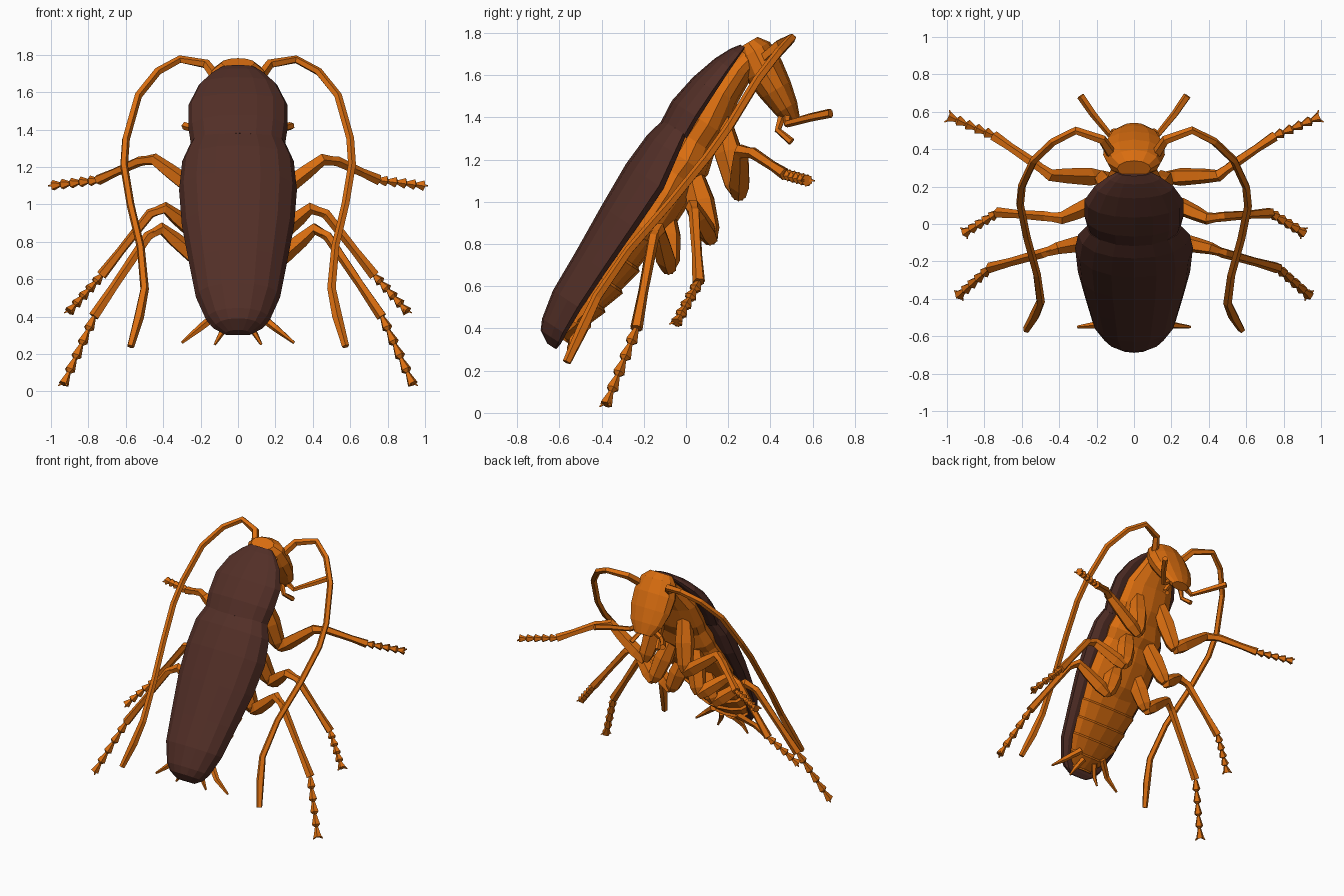
import bpy, bmesh, math
from mathutils import Vector

cube = bpy.data.objects.get("Cube")
if cube:
    bpy.data.objects.remove(cube)


def material(name, rgb):
    m = bpy.data.materials.new(name)
    m.use_nodes = True
    m.diffuse_color = (*rgb, 1)
    m.node_tree.nodes["Principled BSDF"].inputs["Base Color"].default_value = (*rgb, 1)
    return m


ORANGE = material("amber_orange", (0.70, 0.155, 0.005))
BROWN = material("dark_brown", (0.085, 0.028, 0.02))


def skin(name, rings, mat):
    """Join equal-length rings of points into a closed flat-shaded surface."""
    bm = bmesh.new()
    loops = [[bm.verts.new(p) for p in ring] for ring in rings]
    n = len(loops[0])
    for a, b in zip(loops, loops[1:]):
        for i in range(n):
            j = (i + 1) % n
            bm.faces.new((a[i], a[j], b[j], b[i]))
    bm.faces.new(loops[0])
    bm.faces.new(loops[-1])
    bmesh.ops.recalc_face_normals(bm, faces=bm.faces)
    mesh = bpy.data.meshes.new(name)
    bm.to_mesh(mesh)
    bm.free()
    mesh.materials.append(mat)
    obj = bpy.data.objects.new(name, mesh)
    bpy.context.collection.objects.link(obj)
    return obj


# Unit sections: full round, and a dome with a flat underside
N = 12
ROUND = [(math.cos(t), 0.5 + 0.5 * math.sin(t))
         for t in (2 * math.pi * i / N for i in range(N))]
DOME = [(math.cos(t), math.sin(t) ** 0.75 if 0 < i < 8 else 0.12)
        for i, t in ((i, math.pi * i / 8) for i in range(9))] + [(-0.85, 0), (0, 0), (0.85, 0)]


def loft(name, section, axis, up, rings, mat):
    """Rings are (along, half width, low, high) in a tilted side-plane frame."""
    a, u = Vector((0, *axis)), Vector((0, *up))
    pts = [[a * s + u * (lo + (hi - lo) * v) + Vector((w * x, 0, 0)) for x, v in section]
           for s, w, lo, hi in rings]
    return skin(name, pts, mat)


def tube(name, path, radii, mat, sides=5):
    """Sweep a polygon along a path with a radius for every point."""
    pts = [Vector(p) for p in path]
    ref = (pts[1] - pts[0]).orthogonal()
    rings = []
    for k, p in enumerate(pts):
        before = (p - pts[k - 1]).normalized() if k else Vector()
        after = (pts[k + 1] - p).normalized() if k + 1 < len(pts) else Vector()
        t = (before + after).normalized()
        ref = (ref - t * ref.dot(t)).normalized()
        side = t.cross(ref)
        angles = [2 * math.pi * i / sides for i in range(sides)]
        rings.append([p + (ref * math.cos(q) + side * math.sin(q)) * radii[k] for q in angles])
    return skin(name, rings, mat)


# Trunk frame: axis climbs from the tail to the head
AXIS, BACK = (0.548, 0.837), (-0.837, 0.548)

loft("wing_covers", DOME, AXIS, BACK, [
    (-0.085, 0.07, 0.68, 0.73), (-0.05, 0.13, 0.675, 0.79), (0.0, 0.17, 0.68, 0.815),
    (0.14, 0.225, 0.685, 0.845), (0.35, 0.26, 0.683, 0.855), (0.6, 0.3, 0.675, 0.872),
    (0.83, 0.315, 0.67, 0.884), (1.0, 0.298, 0.70, 0.875), (1.1, 0.255, 0.72, 0.852)], BROWN)

loft("neck_shield", DOME, AXIS, BACK, [
    (1.09, 0.25, 0.71, 0.855), (1.2, 0.265, 0.715, 0.866), (1.35, 0.265, 0.716, 0.843),
    (1.48, 0.21, 0.716, 0.805), (1.56, 0.14, 0.714, 0.768), (1.6, 0.09, 0.714, 0.74)], BROWN)

# Abdomen with a small step at each segment
abdomen = []
for s, w, lo in [(-0.03, 0.09, 0.64), (0.07, 0.16, 0.605), (0.19, 0.2, 0.58),
                 (0.31, 0.22, 0.56), (0.44, 0.24, 0.55), (0.58, 0.25, 0.555)]:
    abdomen += [(s, w, lo, 0.72), (s + 0.012, w * 0.95, lo + 0.015, 0.72)]
loft("abdomen", ROUND, AXIS, BACK, abdomen, ORANGE)

loft("thorax", ROUND, AXIS, BACK, [
    (0.5, 0.22, 0.57, 0.73), (0.62, 0.26, 0.53, 0.75), (0.82, 0.255, 0.53, 0.75),
    (0.92, 0.22, 0.55, 0.75), (1.0, 0.23, 0.53, 0.76), (1.1, 0.2, 0.56, 0.76),
    (1.2, 0.22, 0.56, 0.76), (1.36, 0.2, 0.6, 0.76), (1.5, 0.14, 0.61, 0.75),
    (1.64, 0.1, 0.6, 0.71)], ORANGE)

loft("head", ROUND, (0.51, -0.86), (0.86, 0.51), [
    (-1.36, 0.09, 1.1, 1.2), (-1.31, 0.14, 1.07, 1.238), (-1.21, 0.165, 1.05, 1.243),
    (-1.1, 0.16, 1.065, 1.228), (-1.0, 0.13, 1.085, 1.205), (-0.92, 0.07, 1.11, 1.175)], ORANGE)

# Legs: hip, trochanter, knee bend, shin end, foot tip
LEGS = {
    "front": [(0.1, 0.16, 1.4), (0.17, 0.25, 1.03), (0.45, 0.26, 1.24),
              (0.53, 0.32, 1.23), (0.75, 0.47, 1.13), (1.0, 0.577, 1.1)],
    "middle": [(0.09, 0.03, 1.14), (0.19, 0.12, 0.82), (0.39, 0.03, 0.98),
               (0.47, 0.04, 0.95), (0.73, 0.06, 0.62), (0.91, -0.05, 0.42)],
    "hind": [(0.08, -0.1, 0.95), (0.18, -0.08, 0.68), (0.41, -0.13, 0.87),
             (0.48, -0.155, 0.83), (0.77, -0.235, 0.4), (0.94, -0.385, 0.025)],
}
ANTENNA = [(0.11, 0.36, 1.67), (0.17, 0.45, 1.75), (0.31, 0.5, 1.775), (0.43, 0.44, 1.71),
           (0.535, 0.34, 1.58), (0.6, 0.2, 1.35), (0.61, 0.1, 1.21), (0.575, -0.07, 1.0),
           (0.52, -0.27, 0.77), (0.5, -0.42, 0.55), (0.53, -0.49, 0.4), (0.575, -0.565, 0.24)]
LONG_PALP = [(0.05, 0.48, 1.42), (0.13, 0.48, 1.37), (0.22, 0.59, 1.4), (0.285, 0.685, 1.42)]
SHORT_PALP = [(0.04, 0.46, 1.42), (0.08, 0.435, 1.34), (0.11, 0.5, 1.285)]

for side, sign in (("left", 1), ("right", -1)):
    def flip(path):
        return [Vector((sign * x, y, z)) for x, y, z in path]

    for pair, path in LEGS.items():
        hip, bend, knee, shin, ankle, tip = flip(path)
        label = f"{side}_{pair}"
        # Coxa, thigh and shin
        tube(label + "_hip", [hip, hip.lerp(bend, 0.45), hip.lerp(bend, 0.85), bend],
             [0.05, 0.068, 0.055, 0.03], ORANGE, 6)
        tube(label + "_thigh", [bend, bend.lerp(knee, 0.25), bend.lerp(knee, 0.7), knee, shin],
             [0.035, 0.05, 0.042, 0.034, 0.022], ORANGE)
        tube(label + "_shin", [knee, shin, shin.lerp(ankle, 0.6), ankle],
             [0.022, 0.028, 0.024, 0.03], ORANGE)
        # Foot: a chain of flaring joints
        points, radii = [], []
        for k in range(5):
            points += [ankle.lerp(tip, k / 5), ankle.lerp(tip, (k + 0.8) / 5)]
            radii += [0.012, 0.03]
        tube(label + "_foot", points, radii, ORANGE)
        # Pair of claws at the tip
        along = (tip - ankle).normalized()
        across = along.cross(Vector((0, 0, 1))).normalized()
        for c in (-1, 1):
            root = points[-1]
            tube(f"{label}_claw_{'inner' if c < 0 else 'outer'}",
                 [root - along * 0.02, root + along * 0.012 + across * c * 0.035],
                 [0.014, 0.004], ORANGE, 4)

    tube(side + "_antenna", flip(ANTENNA),
         [0.03, 0.026] + [0.022] * 7 + [0.024, 0.028, 0.02], ORANGE)
    tube(side + "_long_palp", flip(LONG_PALP), [0.025, 0.018, 0.02, 0.022], ORANGE)
    tube(side + "_short_palp", flip(SHORT_PALP), [0.022, 0.016, 0.018], ORANGE)
    # Tail feelers
    tube(side + "_outer_tail_feeler",
         flip([(0.1, -0.47, 0.42), (0.2, -0.54, 0.34), (0.3, -0.55, 0.26)]),
         [0.025, 0.02, 0.008], ORANGE)
    tube(side + "_inner_tail_feeler",
         flip([(0.05, -0.5, 0.38), (0.09, -0.55, 0.31), (0.125, -0.56, 0.25)]),
         [0.022, 0.016, 0.007], ORANGE)
